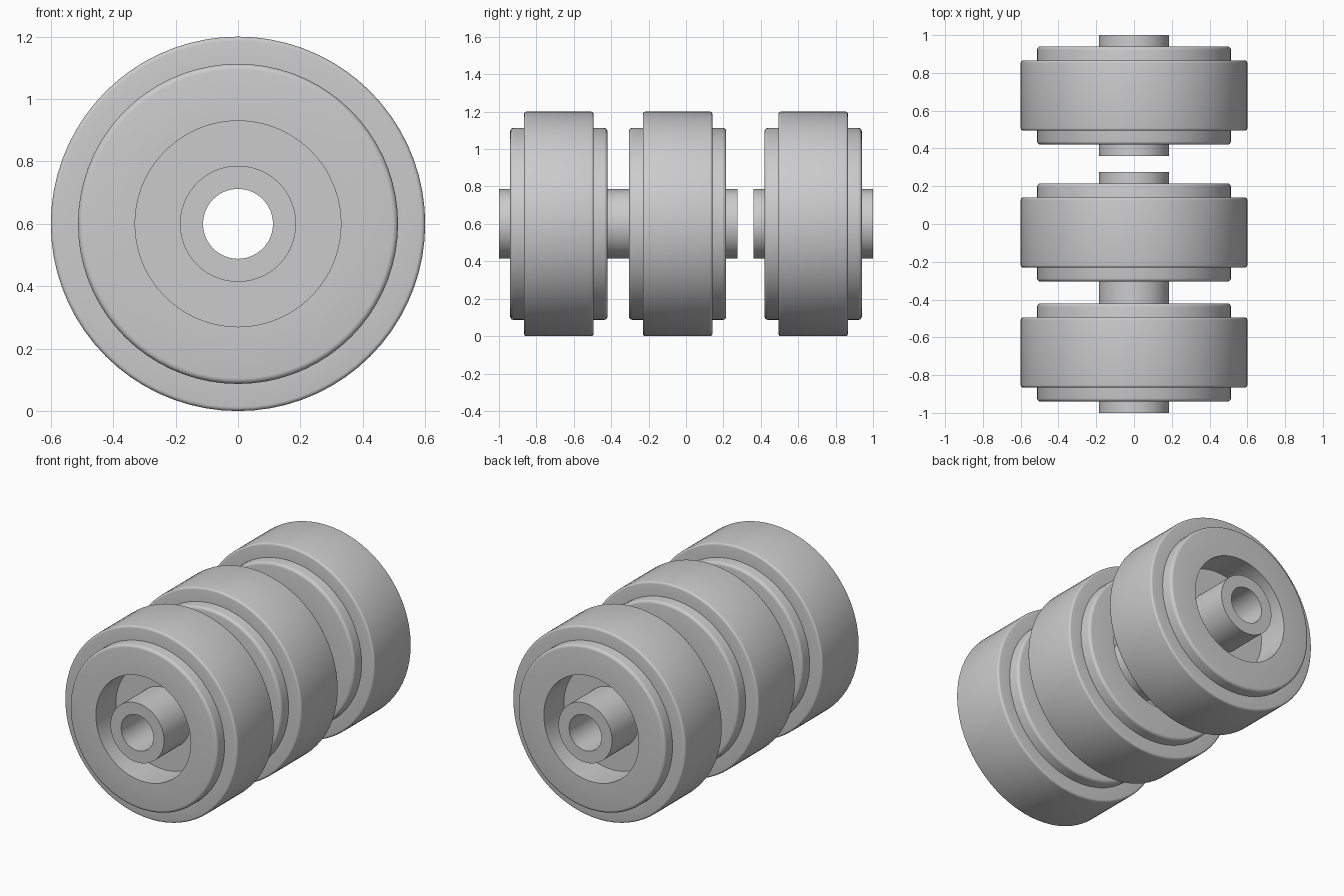
import bpy, bmesh
from math import radians
from mathutils import Matrix, Vector

if "Cube" in bpy.data.objects:
    bpy.data.objects.remove(bpy.data.objects["Cube"])

grey = bpy.data.materials.new("plain grey")
grey.use_nodes = True
grey.diffuse_color = (0.6, 0.6, 0.6, 1)
grey.node_tree.nodes["Principled BSDF"].inputs["Base Color"].default_value = (0.6, 0.6, 0.6, 1)

SIDES = 72
RADIUS = 0.6
WHEEL_CENTRES = {"front": -0.68, "middle": -0.045, "back": 0.68}


def ring(name, half_profile, y, bevel_radius=None, bevel=0.0):
    """Spin a closed (radius, width) section, mirrored across its middle, around y."""
    profile = half_profile + [(r, -w) for r, w in reversed(half_profile)]
    bm = bmesh.new()
    verts = [bm.verts.new((r, w, 0)) for r, w in profile]
    edges = [bm.edges.new((a, b)) for a, b in zip(verts, verts[1:] + verts[:1])]
    bmesh.ops.spin(bm, geom=verts + edges, cent=(0, 0, 0), axis=(0, 1, 0),
                   angle=radians(360), steps=SIDES, use_merge=True)
    bmesh.ops.remove_doubles(bm, verts=bm.verts, dist=0.0001)
    bmesh.ops.recalc_face_normals(bm, faces=bm.faces)
    # Round the outer rims
    if bevel:
        def on_rim(v):
            return abs(Vector((v.co.x, v.co.z)).length - bevel_radius) < 0.001
        rims = [e for e in bm.edges if all(on_rim(v) for v in e.verts)
                and abs(e.verts[0].co.y - e.verts[1].co.y) < 0.001]
        bmesh.ops.bevel(bm, geom=rims, offset=bevel, segments=4, profile=0.5,
                        affect='EDGES', clamp_overlap=True)
    mesh = bpy.data.meshes.new(name)
    bm.to_mesh(mesh)
    bm.free()
    mesh.materials.append(grey)
    obj = bpy.data.objects.new(name, mesh)
    obj.matrix_world = Matrix.Translation((0, y, RADIUS))
    bpy.context.collection.objects.link(obj)
    bpy.ops.object.select_all(action='DESELECT')
    obj.select_set(True)
    bpy.context.view_layer.objects.active = obj
    bpy.ops.object.shade_smooth_by_angle(angle=radians(35))
    return obj


for place, y in WHEEL_CENTRES.items():
    # Wide outer tread
    ring(place + "_tread", [(0.50, 0.186), (RADIUS, 0.186)], y, RADIUS, 0.013)
    # Hub with a deep recess on each face and a thin web in the middle
    ring(place + "_hub", [(0.18, 0.06), (0.33, 0.06), (0.33, 0.26), (0.513, 0.26)],
         y, 0.513, 0.018)
    # Hollow axle sleeve sticking out on both sides
    ring(place + "_sleeve", [(0.112, 0.32), (0.186, 0.32)], y)
